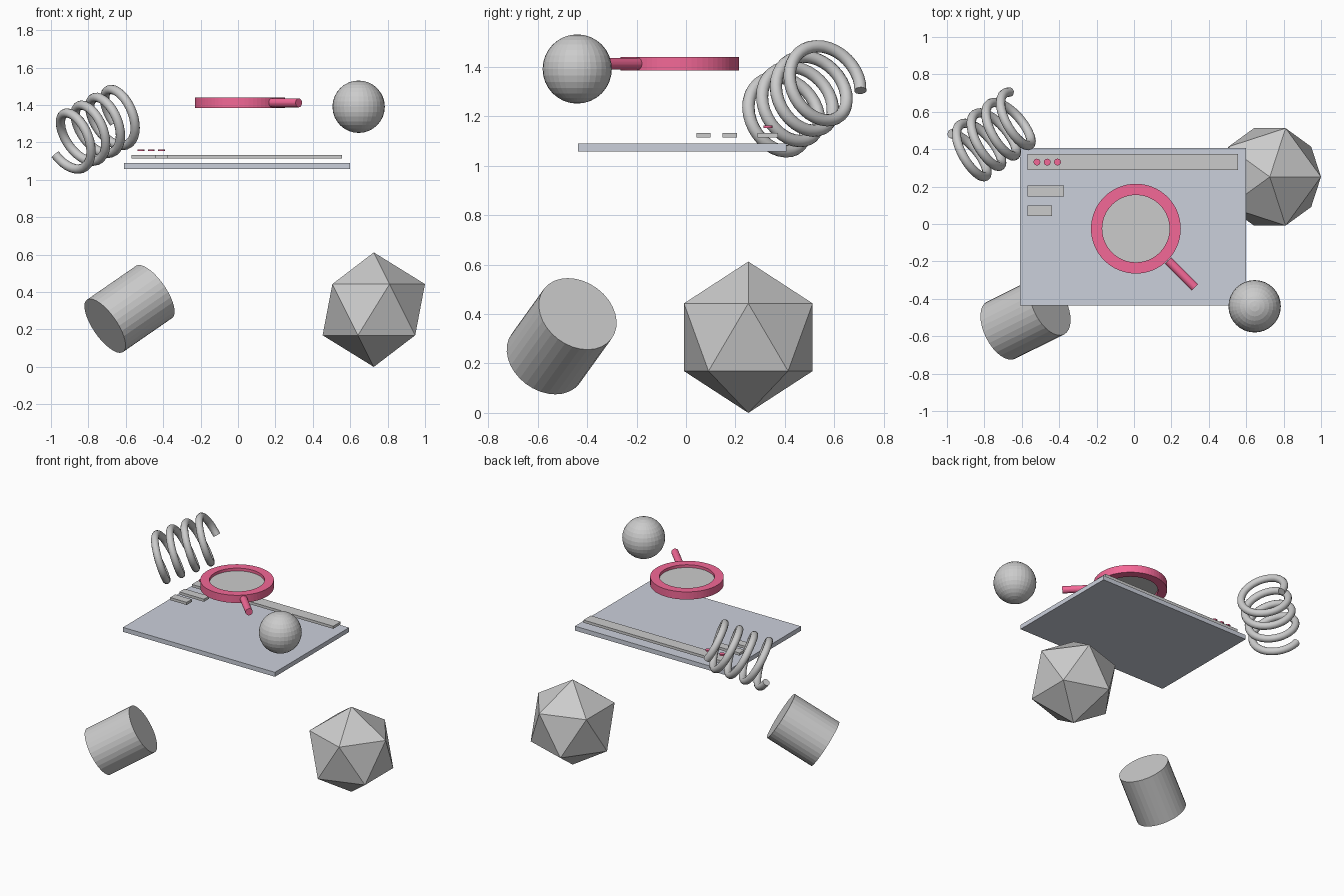
import bpy, bmesh, math
from mathutils import Vector

if "Cube" in bpy.data.objects:
    bpy.data.objects.remove(bpy.data.objects["Cube"])


def material(name, rgb):
    m = bpy.data.materials.new(name)
    m.diffuse_color = (*rgb, 1)
    m.use_nodes = True
    m.node_tree.nodes["Principled BSDF"].inputs["Base Color"].default_value = m.diffuse_color
    return m


RED = material("red", (0.9, 0.14, 0.31))
SLATE = material("slate", (0.6, 0.63, 0.71))


def finish(name, mat=None):
    ob = bpy.context.object
    ob.name = name
    if mat:
        ob.data.materials.append(mat)
    return ob


def box(name, x, y, z, mat=None):
    # box from (min, max) ranges
    bpy.ops.mesh.primitive_cube_add(size=1)
    ob = finish(name, mat)
    centre = Vector([(r[0] + r[1]) / 2 for r in (x, y, z)])
    size = [r[1] - r[0] for r in (x, y, z)]
    for v in ob.data.vertices:
        v.co = Vector([c * s for c, s in zip(v.co, size)])
    ob.location = centre
    return ob


def rod(name, a, b, radius, sides=32, mat=None):
    # capped cylinder between two points
    a, b = Vector(a), Vector(b)
    bpy.ops.mesh.primitive_cylinder_add(
        vertices=sides, radius=radius, depth=(b - a).length, location=(a + b) / 2,
        rotation=(b - a).to_track_quat('Z', 'Y').to_euler())
    return finish(name, mat)


# Browser-style panel with its bars and dots
box("panel", (-0.61, 0.60), (-0.437, 0.406), (1.057, 1.089), SLATE)
box("header_bar", (-0.57, 0.556), (0.289, 0.373), (1.113, 1.132))
box("long_tab", (-0.57, -0.374), (0.147, 0.206), (1.113, 1.132))
box("short_tab", (-0.57, -0.438), (0.042, 0.1), (1.113, 1.132))
for i in range(3):
    x = -0.519 + 0.055 * i
    rod(f"dot_{i + 1}", (x, 0.331, 1.153), (x, 0.331, 1.162), 0.018, mat=RED)

# Magnifier rim: square-section ring
cx, cy, sides = 0.01, -0.025, 64
profile = [(0.18, 1.385), (0.24, 1.385), (0.24, 1.44), (0.18, 1.44)]
bm = bmesh.new()
loops = []
for i in range(sides):
    t = math.tau * i / sides
    loops.append([bm.verts.new((cx + r * math.cos(t), cy + r * math.sin(t), z))
                  for r, z in profile])
for i in range(sides):
    p, q = loops[i], loops[(i + 1) % sides]
    for j in range(4):
        k = (j + 1) % 4
        bm.faces.new((p[j], q[j], q[k], p[k]))
bmesh.ops.recalc_face_normals(bm, faces=bm.faces)
mesh = bpy.data.meshes.new("magnifier_rim")
bm.to_mesh(mesh)
bm.free()
rim = bpy.data.objects.new("magnifier_rim", mesh)
mesh.materials.append(RED)
bpy.context.collection.objects.link(rim)

# Lens and handle
rod("magnifier_lens", (cx, cy, 1.405), (cx, cy, 1.42), 0.181, 64)
rod("magnifier_handle", (0.182, -0.195, 1.412), (0.325, -0.338, 1.412), 0.024, mat=RED)

# Floating solids
bpy.ops.mesh.primitive_uv_sphere_add(segments=32, ring_count=16, radius=0.14,
                                     location=(0.645, -0.44, 1.391))
finish("ball")
bpy.ops.mesh.primitive_ico_sphere_add(subdivisions=1, radius=0.306,
                                      location=(0.726, 0.252, 0.306))
finish("icosahedron")
mid, half = Vector((-0.58, -0.503, 0.31)), Vector((0.131, 0.065, 0.0905))
rod("cylinder", mid - half, mid + half, 0.17)

# Spring: four-turn left-handed helix swept with a round section
centre = Vector((-0.758, 0.466, 1.273))
axis = Vector((0.75, 0.53, 0.4)).normalized()
u = Vector((-0.43, 0.82, -0.36))
u = (u - axis * u.dot(axis)).normalized()
v = u.cross(axis)
turns, steps, length, radius = 4, 128, 0.42, 0.152
curve = bpy.data.curves.new("spring", 'CURVE')
curve.dimensions = '3D'
curve.bevel_depth = 0.025
curve.bevel_resolution = 4
curve.use_fill_caps = True
spline = curve.splines.new('POLY')
spline.points.add(steps)
for i, pt in enumerate(spline.points):
    s = i / steps
    t = math.tau * turns * s
    p = centre + axis * length * (s - 0.5) + radius * (u * math.cos(t) + v * math.sin(t))
    pt.co = (*p, 1)
bpy.context.collection.objects.link(bpy.data.objects.new("spring", curve))
